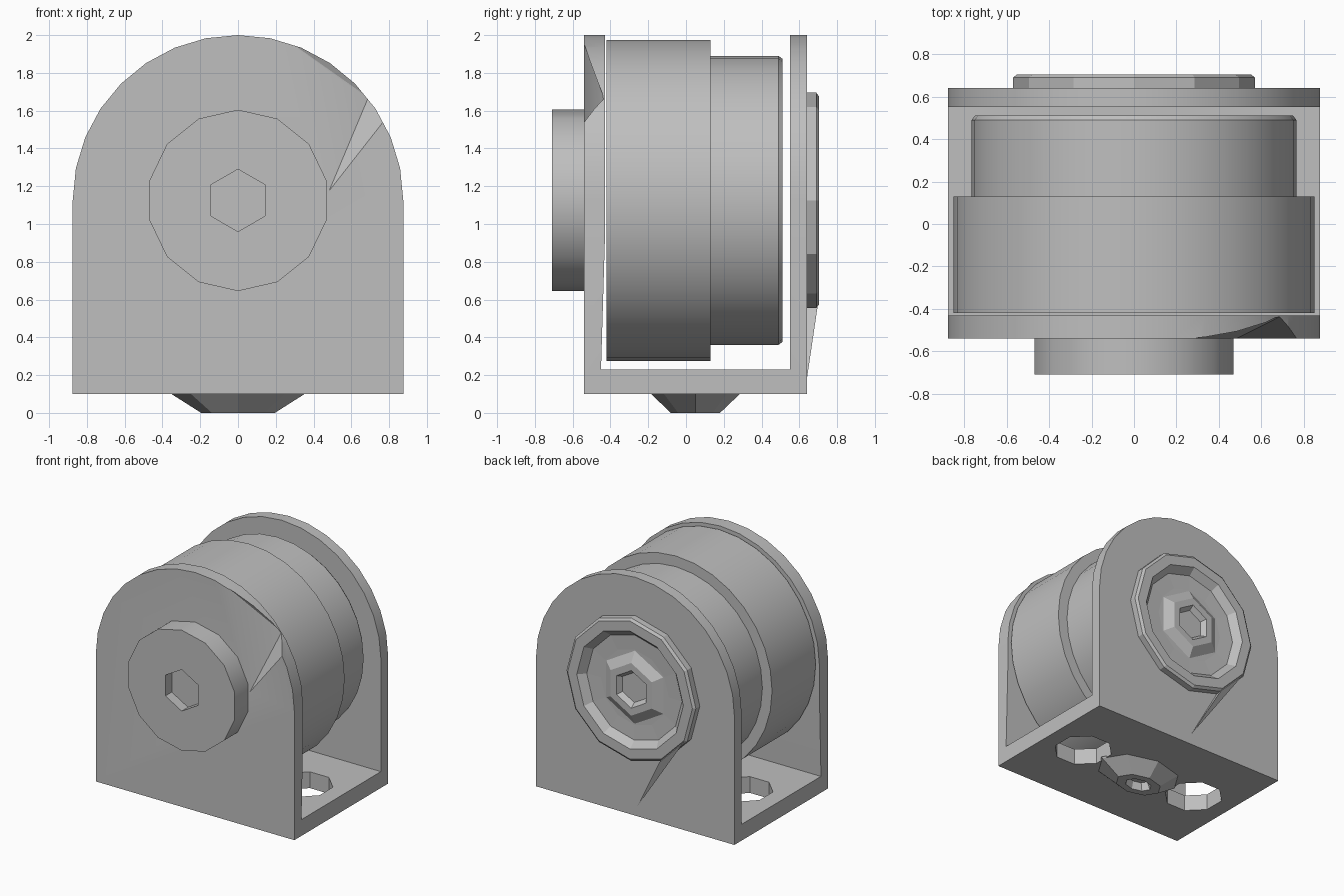
import bpy, bmesh, math
from mathutils import Matrix, Vector

if "Cube" in bpy.data.objects:
    bpy.data.objects.remove(bpy.data.objects["Cube"])

steel = bpy.data.materials.new("plain_grey")
steel.use_nodes = True
GREY = (0.52, 0.52, 0.52, 1)
steel.diffuse_color = GREY
steel.node_tree.nodes["Principled BSDF"].inputs["Base Color"].default_value = GREY

AXLE_Z = 1.125
ALONG_Y = Matrix.Translation((0, 0, AXLE_Z)) @ Matrix.Rotation(-math.pi / 2, 4, "X")


def finish(name, bm):
    bmesh.ops.recalc_face_normals(bm, faces=bm.faces)
    mesh = bpy.data.meshes.new(name)
    bm.to_mesh(mesh)
    bm.free()
    mesh.materials.append(steel)
    obj = bpy.data.objects.new(name, mesh)
    bpy.context.collection.objects.link(obj)
    return obj


def prism(name, points, offset):
    """Extrude a planar outline along an offset."""
    bm = bmesh.new()
    face = bm.faces.new([bm.verts.new(p) for p in points])
    new = bmesh.ops.extrude_face_region(bm, geom=[face])["geom"]
    bmesh.ops.translate(bm, vec=offset, verts=[v for v in new if isinstance(v, bmesh.types.BMVert)])
    return finish(name, bm)


def lathe(name, profile, sides, matrix=ALONG_Y):
    """Spin (radius, height) pairs, closing both ends."""
    bm = bmesh.new()
    angles = [math.pi / 2 + math.tau * i / sides for i in range(sides)]
    rings = [[bm.verts.new(matrix @ Vector((r * math.cos(a), r * math.sin(a), h))) for a in angles]
             for r, h in profile]
    for low, high in zip(rings, rings[1:]):
        for i in range(sides):
            j = (i + 1) % sides
            bm.faces.new((low[i], low[j], high[j], high[i]))
    bm.faces.new(rings[0])
    bm.faces.new(rings[-1])
    return finish(name, bm)


def hull(name, points):
    bm = bmesh.new()
    bmesh.ops.convex_hull(bm, input=[bm.verts.new(p) for p in points])
    return finish(name, bm)


def combine(obj, tool, operation="DIFFERENCE"):
    """Apply a boolean and discard the tool."""
    mod = obj.modifiers.new("cut", "BOOLEAN")
    mod.operation, mod.object, mod.solver = operation, tool, "EXACT"
    bpy.context.view_layer.objects.active = obj
    bpy.ops.object.modifier_apply(modifier=mod.name)
    bpy.data.objects.remove(tool)


# U-shaped bracket: channel section trimmed to a round-topped outline
section = [(-0.54, 0.1), (0.64, 0.1), (0.64, 2.1), (0.55, 2.1), (0.55, 0.23),
           (-0.45, 0.23), (-0.43, 0.9), (-0.43, 2.1), (-0.54, 2.1)]
bracket = prism("bracket", [(-1, y, z) for y, z in section], (2, 0, 0))
arc = [math.pi * i / 16 for i in range(17)]
outline = [(-0.875, -1, 0), (0.875, -1, 0)]
outline += [(0.875 * math.cos(a), -1, AXLE_Z + 0.875 * math.sin(a)) for a in arc]
combine(bracket, prism("outline_cutter", outline, (0, 2, 0)), "INTERSECT")

# Mounting holes in the base
for side in (-1, 1):
    spot = Matrix.Translation((0.54 * side, 0.05, 0)) @ Matrix.Rotation(math.pi / 8, 4, "Z")
    combine(bracket, lathe("hole_cutter", [(0.22, 0), (0.22, 0.3)], 8, spot))

# Dented upper corner of the front plate
combine(bracket, hull("dent_cutter", [(0.48, -0.541, 1.17), (0.69, -0.435, 1.67), (0.77, -0.541, 1.54),
                                      (0.28, -0.541, 1.96), (1.0, -0.6, 2.0)]))

# Stepped roller between the plates
big_drum = lathe("large_drum", [(0.85, -0.42), (0.85, 0.13)], 32)
small_drum = lathe("small_drum", [(0.765, 0.13), (0.765, 0.49), (0.75, 0.51)], 32)

# Front bolt head with hexagonal socket
head = lathe("bolt_head", [(0.48, -0.535), (0.48, -0.71)], 14)
combine(head, lathe("socket_cutter", [(0.165, -0.8), (0.165, -0.63)], 6))

# Rear locking ring with recess and hexagonal stud
ring = lathe("rear_ring", [(0.57, 0.63), (0.57, 0.69), (0.55, 0.705), (0.47, 0.705),
                           (0.42, 0.65), (0.3, 0.645)], 12)
stud = lathe("rear_stud", [(0.3, 0.64), (0.21, 0.69), (0.15, 0.69), (0.12, 0.65)], 6)
sliver = hull("ring_tab", [(-0.02, 0.64, 0.18), (-0.47, 0.705, 0.83), (-0.26, 0.705, 0.62), (-0.4, 0.64, 0.85)])

# Tapered screw under the base
oval = Matrix.Translation((0, 0.05, 0)) @ Matrix.Diagonal((1.5, 1, 1, 1))
screw = lathe("base_screw", [(0.24, 0.11), (0.235, 0.1), (0.13, 0), (0.075, 0), (0.06, 0.06)], 8, oval)

# Smooth the rounded walls, keeping hard edges
bpy.ops.object.select_all(action="DESELECT")
for obj in (bracket, big_drum, small_drum, head):
    obj.select_set(True)
bpy.context.view_layer.objects.active = bracket
bpy.ops.object.shade_smooth_by_angle(angle=math.radians(30))
